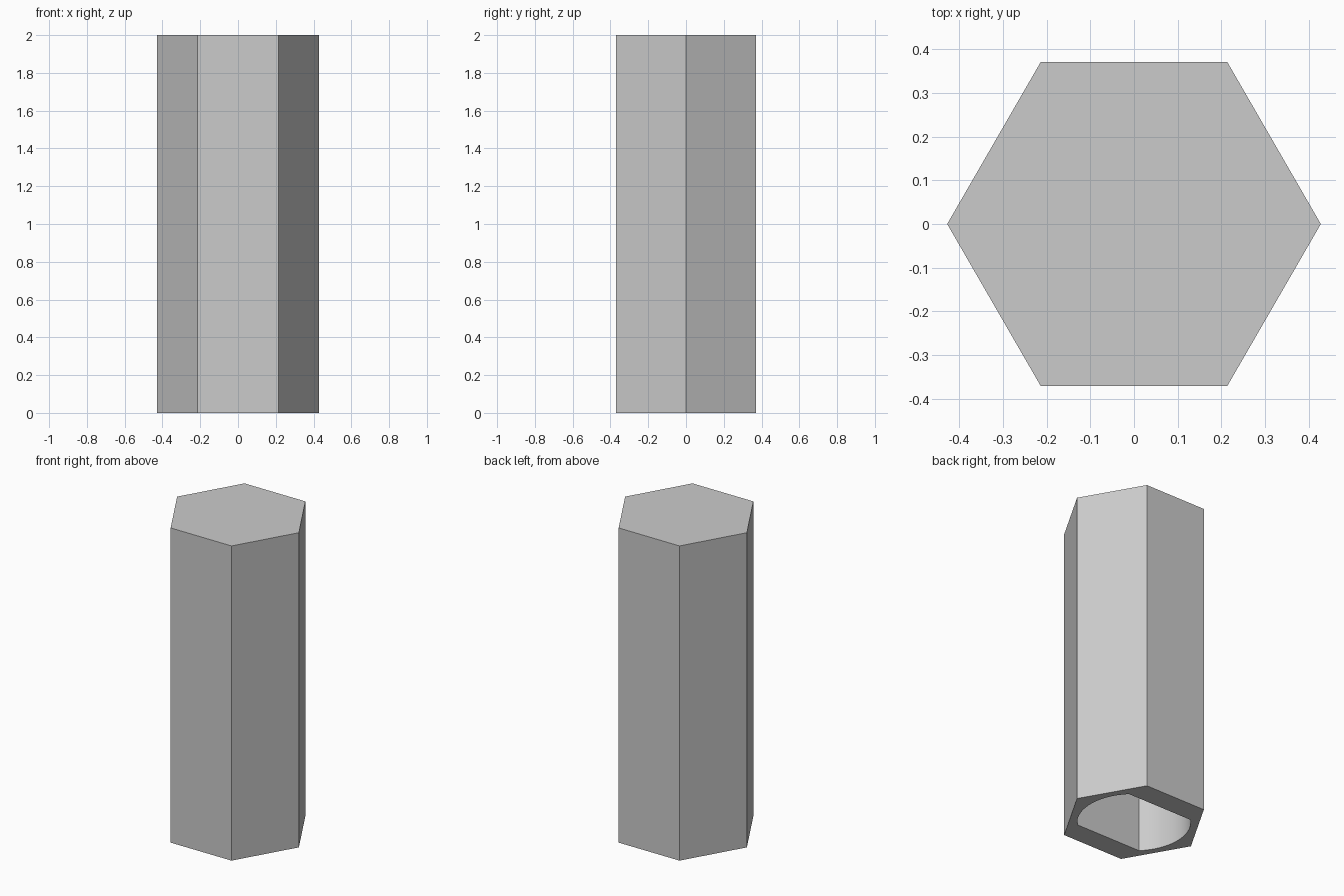
import bpy, bmesh, math

if "Cube" in bpy.data.objects:
    bpy.data.objects.remove(bpy.data.objects["Cube"])

HEX_R = 0.428        # corner radius of the hexagonal body
HEIGHT = 2.0
BORE_R = 0.327       # radius of the round sides of the socket
FLAT_ANGLE = 45      # round sides span +/- this angle, flats join them
BORE_DEPTH = 1.1
ARC_STEPS = 24


def prism(name, outline, z0, z1):
    """Closed prism from a 2D outline."""
    bm = bmesh.new()
    low = [bm.verts.new((x, y, z0)) for x, y in outline]
    high = [bm.verts.new((x, y, z1)) for x, y in outline]
    n = len(outline)
    bm.faces.new(low[::-1])
    bm.faces.new(high)
    for i in range(n):
        j = (i + 1) % n
        bm.faces.new((low[i], low[j], high[j], high[i]))
    mesh = bpy.data.meshes.new(name)
    bm.to_mesh(mesh)
    bm.free()
    obj = bpy.data.objects.new(name, mesh)
    bpy.context.collection.objects.link(obj)
    return obj


def polar(r, deg):
    a = math.radians(deg)
    return r * math.cos(a), r * math.sin(a)


grey = bpy.data.materials.new("light grey")
grey.diffuse_color = (0.6, 0.6, 0.6, 1)
grey.use_nodes = True
grey.node_tree.nodes["Principled BSDF"].inputs["Base Color"].default_value = grey.diffuse_color

# Hexagonal body, corners on the x axis
body = prism("hex_body", [polar(HEX_R, 60 * i) for i in range(6)], 0, HEIGHT)
body.data.materials.append(grey)

# Socket cutter: round left and right, flat front and back
outline = [polar(BORE_R, side - FLAT_ANGLE + 2 * FLAT_ANGLE * i / ARC_STEPS)
           for side in (0, 180) for i in range(ARC_STEPS + 1)]
cutter = prism("socket_cutter", outline, -0.1, BORE_DEPTH)
cutter.data.materials.append(grey)
cutter.hide_render = True
cutter.hide_viewport = True

# Blind socket cut into the underside
cut = body.modifiers.new("socket", 'BOOLEAN')
cut.operation = 'DIFFERENCE'
cut.solver = 'EXACT'
cut.object = cutter

# Apply the cut, then smooth only the round socket walls
depsgraph = bpy.context.evaluated_depsgraph_get()
body.data = bpy.data.meshes.new_from_object(body.evaluated_get(depsgraph))
body.modifiers.clear()
bpy.data.objects.remove(cutter)
bpy.context.view_layer.objects.active = body
body.select_set(True)
bpy.ops.object.shade_smooth_by_angle(angle=math.radians(25))
